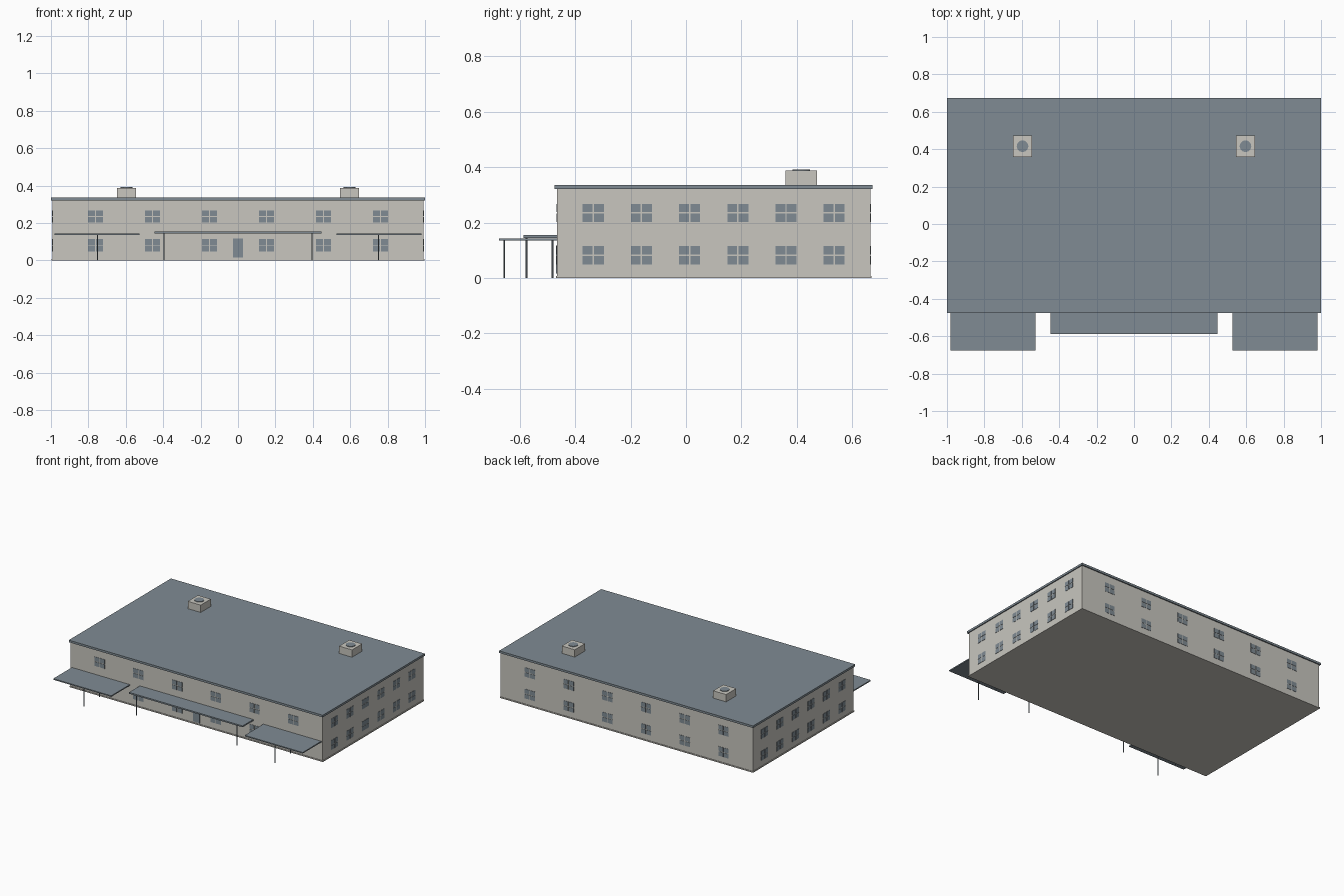
import bpy
from math import pi
from mathutils import Matrix, Vector

cube = bpy.data.objects.get("Cube")
if cube:
    bpy.data.objects.remove(cube, do_unlink=True)


def make_material(name, rgb):
    mat = bpy.data.materials.new(name)
    mat.use_nodes = True
    mat.diffuse_color = (*rgb, 1)
    mat.node_tree.nodes["Principled BSDF"].inputs["Base Color"].default_value = (*rgb, 1)
    return mat


WALL = make_material("warm grey wall", (0.58, 0.565, 0.52))
SLATE = make_material("slate blue grey", (0.215, 0.26, 0.295))


def finish(name, mat):
    obj = bpy.context.object
    obj.name = name
    obj.data.materials.append(mat)
    return obj


def box(name, lo, hi, mat):
    lo, hi = Vector(lo), Vector(hi)
    bpy.ops.mesh.primitive_cube_add(size=1, location=(lo + hi) / 2)
    obj = finish(name, mat)
    obj.data.transform(Matrix.Diagonal((*(hi - lo), 1)))
    return obj


def cylinder(name, radius, x, y, z0, z1, sides, mat):
    bpy.ops.mesh.primitive_cylinder_add(vertices=sides, radius=radius, depth=z1 - z0,
                                        location=(x, y, (z0 + z1) / 2))
    return finish(name, mat)


# Main block
FRONT, BACK, SIDE = -0.466, 0.666, 0.993
MID = (FRONT + BACK) / 2
box("walls", (-SIDE, FRONT, 0), (SIDE, BACK, 0.325), WALL)
box("base_trim", (-SIDE - 0.004, FRONT - 0.004, 0), (SIDE + 0.004, BACK + 0.004, 0.008), WALL)
box("roof", (-1, -0.475, 0.321), (1, 0.674, 0.336), SLATE)


# Windows: four thin panes each, arranged in two rows of six on every wall
def window_wall(name, origin, turn, spacing, width):
    place = Matrix.Translation(origin) @ Matrix.Rotation(turn, 4, "Z")
    bar = 0.0025
    for row, (z0, z1) in enumerate(((0.048, 0.115), (0.203, 0.268))):
        zm = (z0 + z1) / 2
        for col in range(6):
            x = (col - 2.5) * spacing
            for a, b in ((x - width / 2, x - bar), (x + bar, x + width / 2)):
                for c, d in ((z0, zm - bar), (zm + bar, z1)):
                    pane = box(f"{name}_pane_{row}_{col}", (a, -0.002, c), (b, 0.002, d), SLATE)
                    pane.matrix_world = place @ Matrix.Translation(pane.location)


window_wall("front_window", (0, FRONT, 0), 0, 0.305, 0.08)
window_wall("back_window", (0, BACK, 0), pi, 0.305, 0.08)
window_wall("left_window", (SIDE, MID, 0), pi / 2, 0.174, 0.076)
window_wall("right_window", (-SIDE, MID, 0), -pi / 2, 0.174, 0.076)

# Front door
box("front_door", (-0.027, FRONT - 0.003, 0.016), (0.027, FRONT + 0.002, 0.118), SLATE)

# Entrance canopy, and for each side a canopy, posts and a roof vent
box("entrance_canopy", (-0.447, -0.587, 0.145), (0.447, FRONT, 0.155), SLATE)
for side, s in (("left", 1), ("right", -1)):
    x0, x1 = sorted((s * 0.526, s * 0.982))
    box(f"{side}_canopy", (x0, -0.675, 0.135), (x1, FRONT, 0.143), SLATE)
    cylinder(f"{side}_entrance_post", 0.003, s * 0.396, -0.576, 0, 0.147, 8, SLATE)
    for part, y in (("front", -0.657), ("rear", -0.482)):
        cylinder(f"{side}_canopy_{part}_post", 0.003, s * 0.752, y, 0, 0.137, 8, SLATE)
    vx = s * 0.596
    box(f"{side}_vent_box", (vx - 0.051, 0.359, 0.334), (vx + 0.051, 0.473, 0.388), WALL)
    cylinder(f"{side}_vent_cap", 0.031, vx, 0.416, 0.386, 0.392, 24, SLATE)
